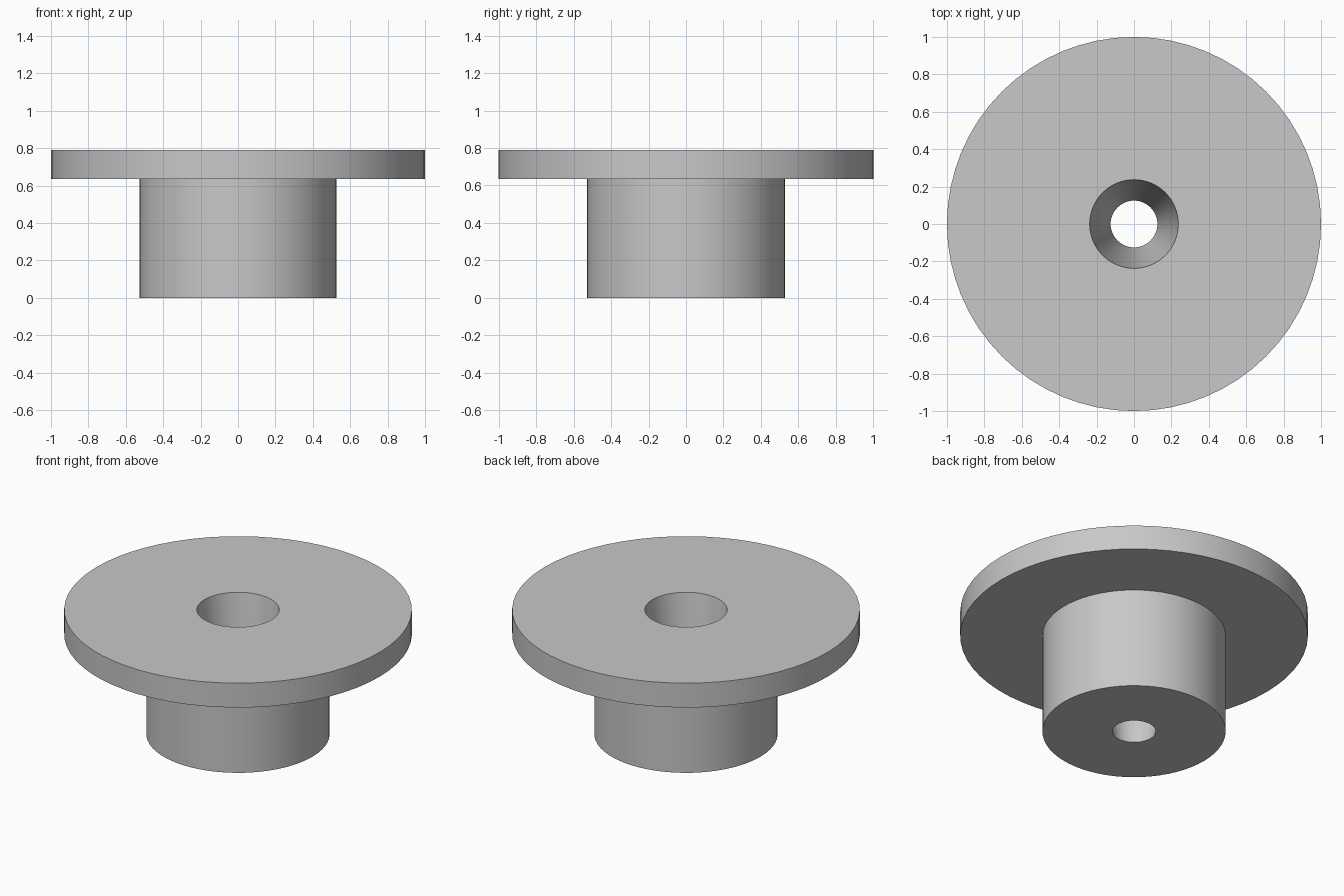
import bpy, bmesh, math
from mathutils import Matrix, Vector

cube = bpy.data.objects.get("Cube")
if cube:
    bpy.data.objects.remove(cube, do_unlink=True)

SEGMENTS = 64

# Plain grey material
grey = bpy.data.materials.new("light grey")
grey.use_nodes = True
colour = (0.58, 0.58, 0.58, 1)
grey.diffuse_color = colour
grey.node_tree.nodes["Principled BSDF"].inputs["Base Color"].default_value = colour


def lathe(name, profile):
    """Revolve a closed (radius, height) profile around the z axis."""
    bm = bmesh.new()
    verts = [bm.verts.new((r, 0, z)) for r, z in profile]
    edges = [bm.edges.new((v, verts[(i + 1) % len(verts)]))
             for i, v in enumerate(verts)]
    bmesh.ops.spin(bm, geom=verts + edges, cent=(0, 0, 0), axis=(0, 0, 1),
                   angle=math.tau, steps=SEGMENTS, use_merge=True)
    bmesh.ops.remove_doubles(bm, verts=bm.verts, dist=0.0001)
    bmesh.ops.recalc_face_normals(bm, faces=bm.faces)
    mesh = bpy.data.meshes.new(name)
    bm.to_mesh(mesh)
    bm.free()
    mesh.materials.append(grey)
    obj = bpy.data.objects.new(name, mesh)
    bpy.context.collection.objects.link(obj)
    bpy.ops.object.select_all(action="DESELECT")
    obj.select_set(True)
    bpy.context.view_layer.objects.active = obj
    bpy.ops.object.shade_smooth_by_angle(angle=math.radians(30))
    return obj


# Hub, wide flange and tapered through hole in one turned piece
hub_radius, flange_radius = 0.527, 1.0
flange_bottom, top = 0.635, 0.79
hole_bottom, hole_top = 0.125, 0.237
lathe("flanged_bushing", [
    (hole_bottom, 0),
    (hub_radius, 0),
    (hub_radius, flange_bottom),
    (flange_radius, flange_bottom),
    (flange_radius, top),
    (hole_top, top),
])
